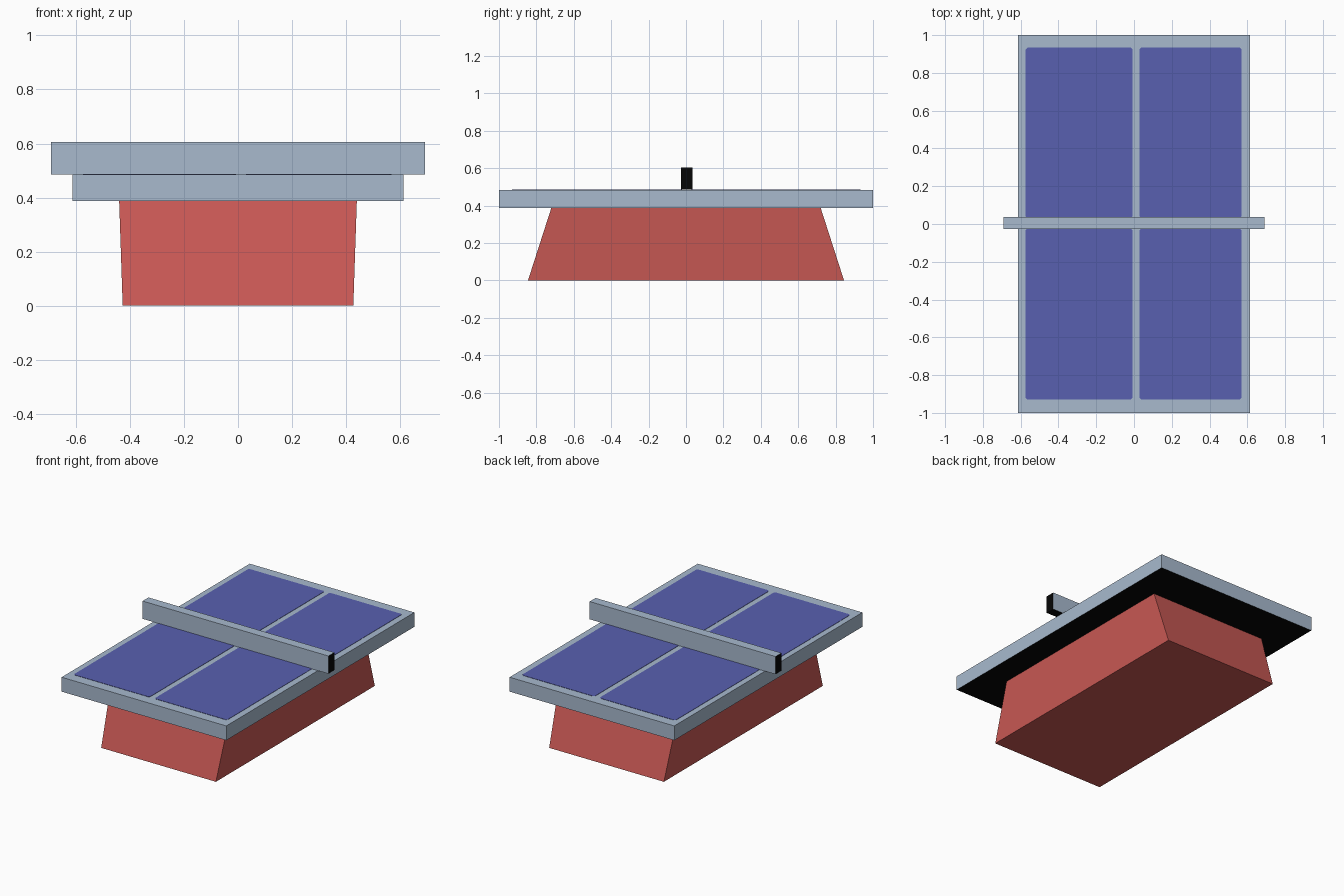
import bpy, bmesh

if "Cube" in bpy.data.objects:
    bpy.data.objects.remove(bpy.data.objects["Cube"])


def material(name, srgb):
    m = bpy.data.materials.new(name)
    lin = [((c / 255 + 0.055) / 1.055) ** 2.4 for c in srgb]
    m.diffuse_color = (*lin, 1)
    m.use_nodes = True
    m.node_tree.nodes["Principled BSDF"].inputs["Base Color"].default_value = m.diffuse_color
    return m


RED = material("red", (200, 88, 84))
GREY = material("blue grey", (168, 186, 206))
BLUE = material("blue", (88, 96, 176))
BLACK = material("black", (5, 5, 5))


def prism(name, bottom, top, z0, z1, mats, rule=None):
    """Solid between two matching outlines; rule picks a material from each face normal."""
    bm = bmesh.new()
    lo = [bm.verts.new((x, y, z0)) for x, y in bottom]
    hi = [bm.verts.new((x, y, z1)) for x, y in top]
    bm.faces.new(lo[::-1])
    bm.faces.new(hi)
    n = len(lo)
    for i in range(n):
        j = (i + 1) % n
        bm.faces.new((lo[i], lo[j], hi[j], hi[i]))
    bm.normal_update()
    if rule:
        for f in bm.faces:
            f.material_index = rule(f.normal)
    me = bpy.data.meshes.new(name)
    bm.to_mesh(me)
    bm.free()
    for m in mats:
        me.materials.append(m)
    ob = bpy.data.objects.new(name, me)
    bpy.context.collection.objects.link(ob)
    return ob


def rect(x0, x1, y0, y1):
    return [(x0, y0), (x1, y0), (x1, y1), (x0, y1)]


def chamfered(x0, x1, y0, y1, c):
    return [(x0 + c, y0), (x1 - c, y0), (x1, y0 + c), (x1, y1 - c),
            (x1 - c, y1), (x0 + c, y1), (x0, y1 - c), (x0, y0 + c)]


# Tapered base block
prism("base", rect(-0.427, 0.427, -0.845, 0.845), rect(-0.44, 0.44, -0.72, 0.72),
      0, 0.388, [RED])

# Table top, black underneath
top = rect(-0.613, 0.613, -1, 1)
prism("table_top", top, top, 0.388, 0.485, [GREY, BLACK],
      lambda n: 1 if n.z < -0.5 else 0)

# Net bar, black ends and underside
net = rect(-0.692, 0.692, -0.027, 0.036)
prism("net", net, net, 0.4855, 0.605, [GREY, BLACK],
      lambda n: 1 if abs(n.x) > 0.5 or n.z < -0.5 else 0)

# Four blue playing fields as thin plates
for side, x0, x1 in (("left", -0.574, -0.008), ("right", 0.029, 0.569)):
    for end, y0, y1 in (("front", -0.93, -0.022), ("back", 0.03, 0.934)):
        shape = chamfered(x0, x1, y0, y1, 0.01)
        prism(f"field_{end}_{side}", shape, shape, 0.484, 0.487, [BLUE])
